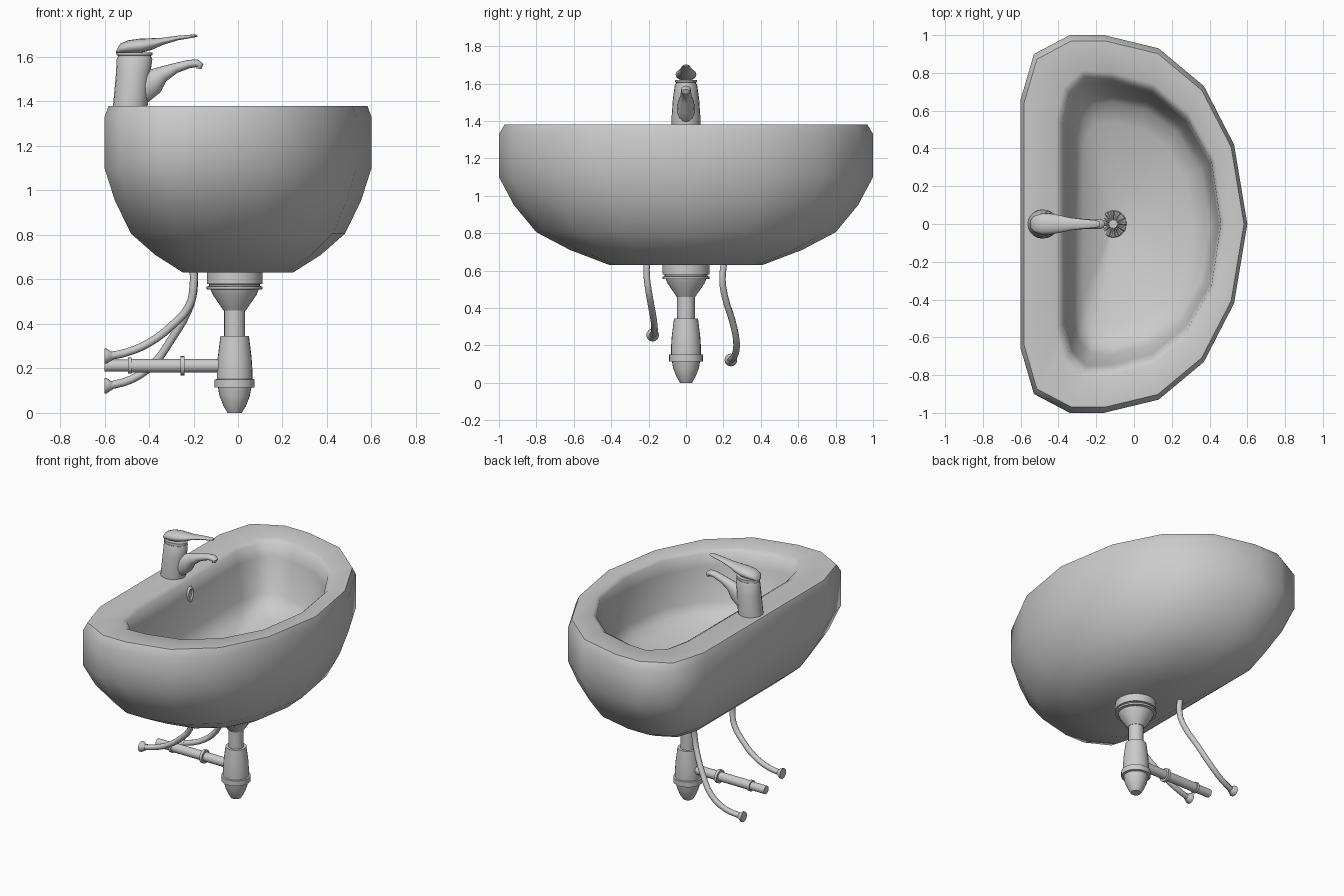
import bpy, bmesh, math
from mathutils import Vector

if "Cube" in bpy.data.objects:
    bpy.data.objects.remove(bpy.data.objects["Cube"])


def finish(name, bm, angle=40):
    bmesh.ops.recalc_face_normals(bm, faces=bm.faces)
    me = bpy.data.meshes.new(name)
    bm.to_mesh(me)
    bm.free()
    ob = bpy.data.objects.new(name, me)
    bpy.context.collection.objects.link(ob)
    bpy.ops.object.select_all(action='DESELECT')
    ob.select_set(True)
    bpy.context.view_layer.objects.active = ob
    bpy.ops.object.shade_smooth_by_angle(angle=math.radians(angle))
    return ob


def skin(name, rings, angle=40):
    """Bridge rings of equal point count and cap both ends."""
    bm = bmesh.new()
    vs = [[bm.verts.new(p) for p in r] for r in rings]
    n = len(vs[0])
    for a, b in zip(vs, vs[1:]):
        for i in range(n):
            j = (i + 1) % n
            bm.faces.new((a[i], a[j], b[j], b[i]))
    bm.faces.new(vs[0])
    bm.faces.new(vs[-1])
    return finish(name, bm, angle)


def oval(c, u, v, ru, rv, n=20):
    c, u, v = Vector(c), Vector(u), Vector(v)
    return [c + u * ru * math.cos(t) + v * rv * math.sin(t)
            for t in (2 * math.pi * i / n for i in range(n))]


def turned(name, profile, x=0, y=0, n=24):
    """Lathe (radius, z) around a vertical axis."""
    return skin(name, [oval((x, y, z), (1, 0, 0), (0, 1, 0), r, r, n) for r, z in profile])


def swept(name, stations, n=16):
    """Loft in the xz plane: (x, z, section tilt, half height, half width)."""
    rings = []
    for x, z, tilt, h, w in stations:
        t = math.radians(tilt)
        rings.append(oval((x, 0, z), (-math.sin(t), 0, math.cos(t)), (0, 1, 0), h, w, n))
    return skin(name, rings, 60)


def along_x(name, profile, y, z, n=16):
    """Lathe (x, radius) around a horizontal axis."""
    return skin(name, [oval((x, y, z), (0, 1, 0), (0, 0, 1), r, r, n) for x, r in profile])


# Basin: half outlines, mirrored in y
def outline(half, tip):
    return half + [(tip, 0)] + [(x, -y) for x, y in reversed(half)]


outer = outline([(-.6, .66), (-.53, .9), (-.34, 1), (-.16, 1), (.13, .93), (.37, .73), (.53, .42)], .6)
inner = outline([(-.38, .53), (-.345, .69), (-.26, .78), (-.12, .77), (.1, .71), (.28, .56), (.41, .33)], .46)
floor = outline([(-.31, .49), (-.28, .6), (-.22, .66), (-.11, .67), (.07, .63), (.24, .51), (.37, .3)], .42)


def mix(a, b, t, z):
    return [(p[0] + (q[0] - p[0]) * t, p[1] + (q[1] - p[1]) * t, z) for p, q in zip(a, b)]


DX, DZ = -.11, .87
drain_pt = [(DX, 0)] * len(outer)
origin = [(0, 0)] * len(outer)
rings = [mix(outer, origin, 1 - s, z) for s, z in
         [(.41, .63), (.62, .71), (.8, .805), (.92, .95), (1, 1.1), (1, 1.33), (.97, 1.38)]]
rings += [mix(outer, inner, .85, 1.38), mix(inner, floor, 0, 1.36),
          mix(inner, floor, .25, 1.28), mix(inner, floor, .8, 1.06),
          mix(floor, drain_pt, .04, 1.0), mix(floor, drain_pt, .2, .96),
          mix(floor, drain_pt, .9, DZ)]
skin("basin", rings, 55)

# Fluted drain grate
grate = []
for r, z0, z1 in [(.072, 0, 0), (.068, .02, .005), (.03, .025, .008), (.022, .025, .025)]:
    grate.append([(DX + r * math.cos(i * math.pi / 24), r * math.sin(i * math.pi / 24),
                   DZ + (z0 if i % 4 < 2 else z1)) for i in range(48)])
skin("drain_grate", grate, 30)

# Overflow ring on the back wall
ring = bmesh.new()
rows = []
for i in range(20):
    a = 2 * math.pi * i / 20
    d = Vector((0, .75 * math.cos(a), 1.3 * math.sin(a)))
    rows.append([ring.verts.new(Vector((-.358, 0, 1.28)) + d * (.032 + .009 * math.cos(b))
                 + Vector((.009 * math.sin(b), 0, 0)))
                 for b in (2 * math.pi * k / 8 for k in range(8))])
for i in range(20):
    a, b = rows[i], rows[(i + 1) % 20]
    for k in range(8):
        ring.faces.new((a[k], a[(k + 1) % 8], b[(k + 1) % 8], b[k]))
finish("overflow_ring", ring, 60)

# Tap: leaning body, collar, lever and spout
skin("tap_body", [oval((x, 0, z), (1, 0, 0), (0, 1, 0), rx, ry) for x, z, rx, ry in
     [(-.485, 1.37, .078, .077), (-.48, 1.42, .078, .077), (-.472, 1.52, .077, .07),
      (-.465, 1.59, .08, .06), (-.465, 1.6, .076, .056)]])
skin("tap_collar", [oval((-.465, 0, z), (1, 0, 0), (0, 1, 0), r, r * .72) for z, r in
     [(1.598, .074), (1.606, .074), (1.608, .08), (1.62, .08)]])
swept("tap_lever", [(-.548, 1.622, 0, .004, .02), (-.53, 1.637, 0, .022, .042),
                    (-.49, 1.645, 5, .03, .055), (-.44, 1.65, 8, .032, .055),
                    (-.39, 1.658, 10, .026, .046), (-.34, 1.67, 8, .016, .034),
                    (-.27, 1.685, 7, .01, .026), (-.2, 1.694, 5, .007, .02),
                    (-.183, 1.695, 5, .004, .012)])
swept("tap_spout", [(-.46, 1.44, 48, .07, .05), (-.39, 1.487, 42, .062, .045),
                    (-.34, 1.522, 28, .036, .034), (-.28, 1.55, 20, .023, .028),
                    (-.22, 1.568, 10, .019, .026), (-.185, 1.571, -15, .018, .026),
                    (-.17, 1.561, -65, .016, .024), (-.178, 1.547, -100, .013, .02)])

# Bottle trap under the basin
turned("trap_flange", [(.125, .64), (.125, .58), (.115, .578), (.115, .57), (.126, .568), (.126, .556),
                       (.108, .554), (.098, .53), (.06, .475), (.05, .46)], -.015)
turned("trap_tube", [(.047, .47), (.047, .33)], -.015)
turned("trap_bottle", [(.064, .345), (.066, .33), (.076, .25), (.08, .19), (.08, .152), (.09, .15),
                       (.09, .115), (.075, .113), (.068, .075), (.05, .03), (.032, 0)], -.015)

# Waste pipe with collars
along_x("waste_pipe", [(-.6, .027), (-.485, .027), (-.485, .03), (-.06, .03)], 0, .212)
for i, (x, r, w) in enumerate([(-.487, .036, .008), (-.25, .044, .009)]):
    along_x(f"waste_collar_{i + 1}", [(x - w, r), (x + w, r)], 0, .212)


# Supply hoses with wall nuts
def hose(name, pts):
    cu = bpy.data.curves.new(name, 'CURVE')
    cu.dimensions = '3D'
    cu.bevel_depth = .018
    cu.bevel_resolution = 3
    cu.resolution_u = 3
    sp = cu.splines.new('BEZIER')
    sp.bezier_points.add(len(pts) - 1)
    for b, p in zip(sp.bezier_points, pts):
        b.co = p
        b.handle_left_type = b.handle_right_type = 'AUTO'
    bpy.context.collection.objects.link(bpy.data.objects.new(name, cu))
    x, y, z = pts[-1]
    along_x(name + "_nut", [(-.6, .034), (-.59, .034), (-.572, .022), (-.565, .018)], y, z)


hose("supply_hose_1", [(-.2, -.21, .66), (-.2, -.21, .57), (-.22, -.198, .48), (-.3, -.182, .39),
                       (-.4, -.17, .315), (-.5, -.17, .272), (-.58, -.178, .255)])
hose("supply_hose_2", [(-.2, .205, .66), (-.2, .195, .55), (-.225, .208, .46), (-.3, .248, .33),
                       (-.38, .27, .22), (-.48, .262, .15), (-.58, .24, .122)])
